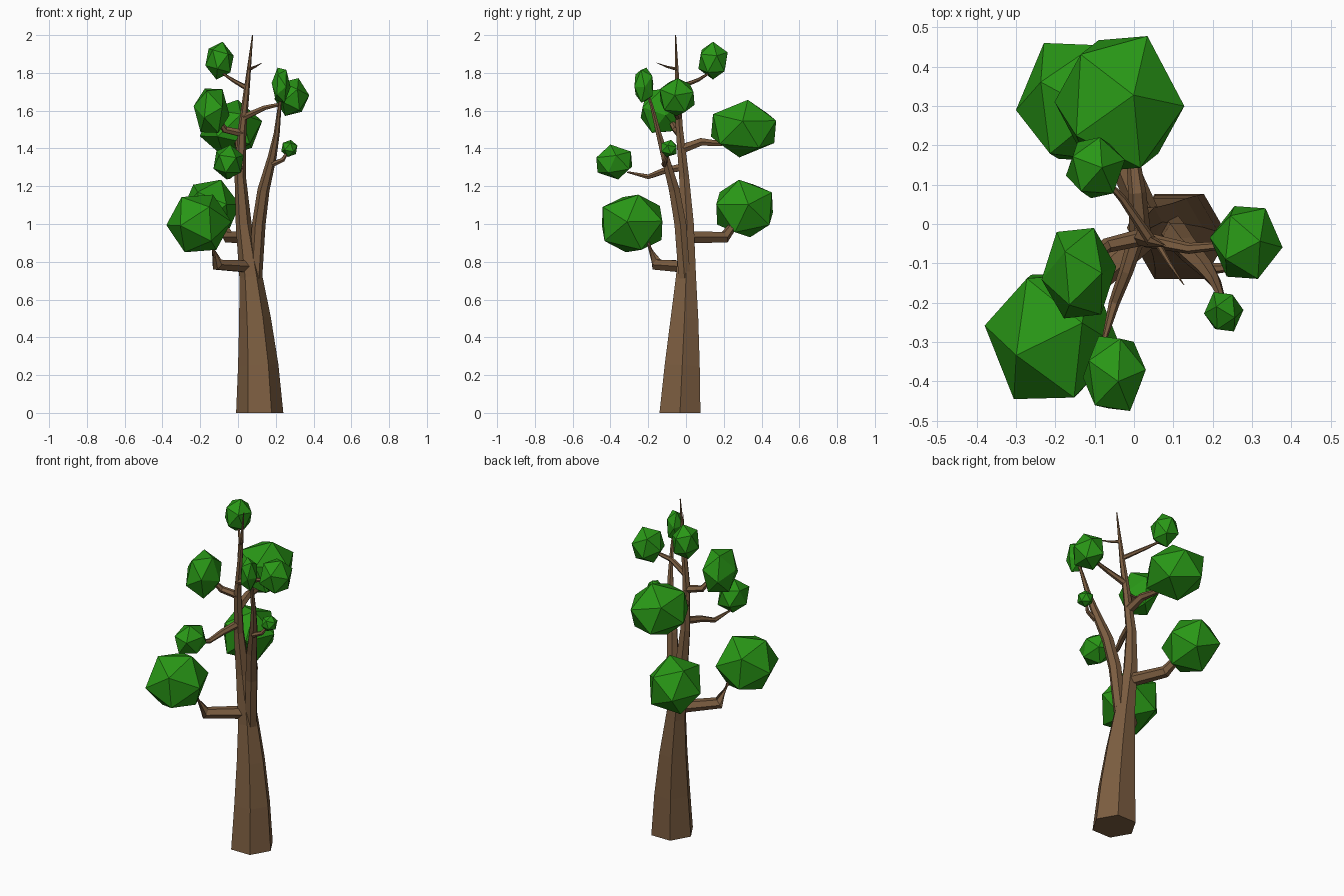
import bpy, bmesh, math, random
from mathutils import Vector, Euler

random.seed(4)

def material(name, color):
    m = bpy.data.materials.new(name)
    m.diffuse_color = color
    return m

BARK = material("bark", (0.2, 0.11, 0.052, 1))
LEAF = material("leaf", (0.022, 0.31, 0.008, 1))

def finish(bm, name, mat):
    bmesh.ops.recalc_face_normals(bm, faces=bm.faces)
    me = bpy.data.meshes.new(name)
    bm.to_mesh(me)
    bm.free()
    me.materials.append(mat)
    ob = bpy.data.objects.new(name, me)
    bpy.context.collection.objects.link(ob)
    return ob

def limb(name, path, sides=6, flat_start=False):
    """Tapered faceted tube through (x, y, z, radius) points."""
    bm = bmesh.new()
    pts = [Vector(p[:3]) for p in path]
    rings = []
    for i, p in enumerate(path):
        d = (pts[min(i + 1, len(pts) - 1)] - pts[max(i - 1, 0)]).normalized()
        if flat_start and i == 0:
            d = Vector((0, 0, 1))
        ref = Vector((1, 0, 0)) if abs(d.z) > 0.85 or flat_start else d.cross(Vector((0, 0, 1)))
        u = (ref - d * ref.dot(d)).normalized()
        v = d.cross(u)
        rings.append([bm.verts.new(pts[i] + p[3] * (u * math.cos(a) + v * math.sin(a)))
                      for a in (math.tau * k / sides for k in range(sides))])
    for a, b in zip(rings, rings[1:]):
        for k in range(sides):
            n = (k + 1) % sides
            bm.faces.new((a[k], a[n], b[n], b[k]))
    bm.faces.new(rings[0])
    bm.faces.new(rings[-1])
    return finish(bm, name, BARK)

def foliage(name, center, size):
    """Randomly turned icosahedron fitted to a bounding size."""
    bm = bmesh.new()
    bmesh.ops.create_icosphere(bm, subdivisions=1, radius=1)
    rot = Euler([random.uniform(0, 6.28) for _ in range(3)]).to_matrix()
    for v in bm.verts:
        v.co = rot @ v.co
    ext = [max(v.co[i] for v in bm.verts) for i in range(3)]
    for v in bm.verts:
        v.co = Vector([center[i] + v.co[i] / ext[i] * size[i] / 2 for i in range(3)])
    return finish(bm, name, LEAF)

# Main trunk and the second leader that forks from it
limb("trunk", [(.115, -.032, 0, .125), (.107, -.02, .25, .107), (.09, -.008, .5, .084),
               (.068, 0, .72, .061), (.03, .005, 1.0, .042), (.012, -.01, 1.25, .03),
               (.022, -.035, 1.5, .022), (.045, -.045, 1.7, .016), (.077, -.055, 2.0, .003)],
     flat_start=True)
limb("fork", [(.09, -.005, .68, .036), (.11, -.03, 1.0, .036), (.135, -.062, 1.18, .032),
              (.182, -.112, 1.36, .023), (.205, -.145, 1.48, .016), (.22, -.18, 1.62, .010),
              (.232, -.215, 1.73, .005)], flat_start=True)

# Side branches
branches = [
    [(.05, -.01, .775, .036), (-.11, -.155, .785, .034), (-.15, -.215, .93, .02)],
    [(.03, .02, .93, .037), (-.05, .205, .93, .033), (-.1, .27, 1.02, .02)],
    [(.015, -.015, 1.4, .027), (.008, .08, 1.435, .023), (-.005, .19, 1.425, .015)],
    [(.022, -.033, 1.48, .022), (-.07, -.055, 1.5, .019), (-.11, -.09, 1.56, .012)],
    [(.01, -.025, 1.3, .022), (-.02, -.12, 1.28, .018), (-.05, -.2, 1.25, .014),
     (-.08, -.31, 1.275, .005)],
    [(.045, -.045, 1.72, .014), (-.03, .065, 1.763, .010), (-.085, .125, 1.8, .005)],
    [(.03, -.04, 1.565, .019), (.14, -.062, 1.615, .014), (.25, -.052, 1.64, .009)],
    [(.18, -.115, 1.315, .016), (.237, -.11, 1.34, .012), (.268, -.092, 1.39, .006)],
    [(.06, -.05, 1.82, .009), (.09, -.1, 1.832, .006), (.127, -.155, 1.853, .001)],
]
for i, path in enumerate(branches):
    limb(f"branch_{i + 1}", path)

# Leaf clumps: centre and bounding size
clumps = [
    ((-.207, -.285, 1.003), (.345, .32, .305)),
    ((-.145, .31, 1.082), (.31, .3, .305)),
    ((-.037, .305, 1.505), (.33, .345, .305)),
    ((-.14, -.125, 1.6), (.19, .23, .235)),
    ((-.05, -.38, 1.328), (.16, .19, .185)),
    ((-.098, .143, 1.865), (.15, .155, .2)),
    ((.228, -.223, 1.735), (.1, .1, .185)),
    ((.285, -.047, 1.672), (.185, .185, .2)),
    ((.272, -.09, 1.4), (.085, .082, .09)),
]
for i, (c, s) in enumerate(clumps):
    foliage(f"leaf_clump_{i + 1}", c, s)
